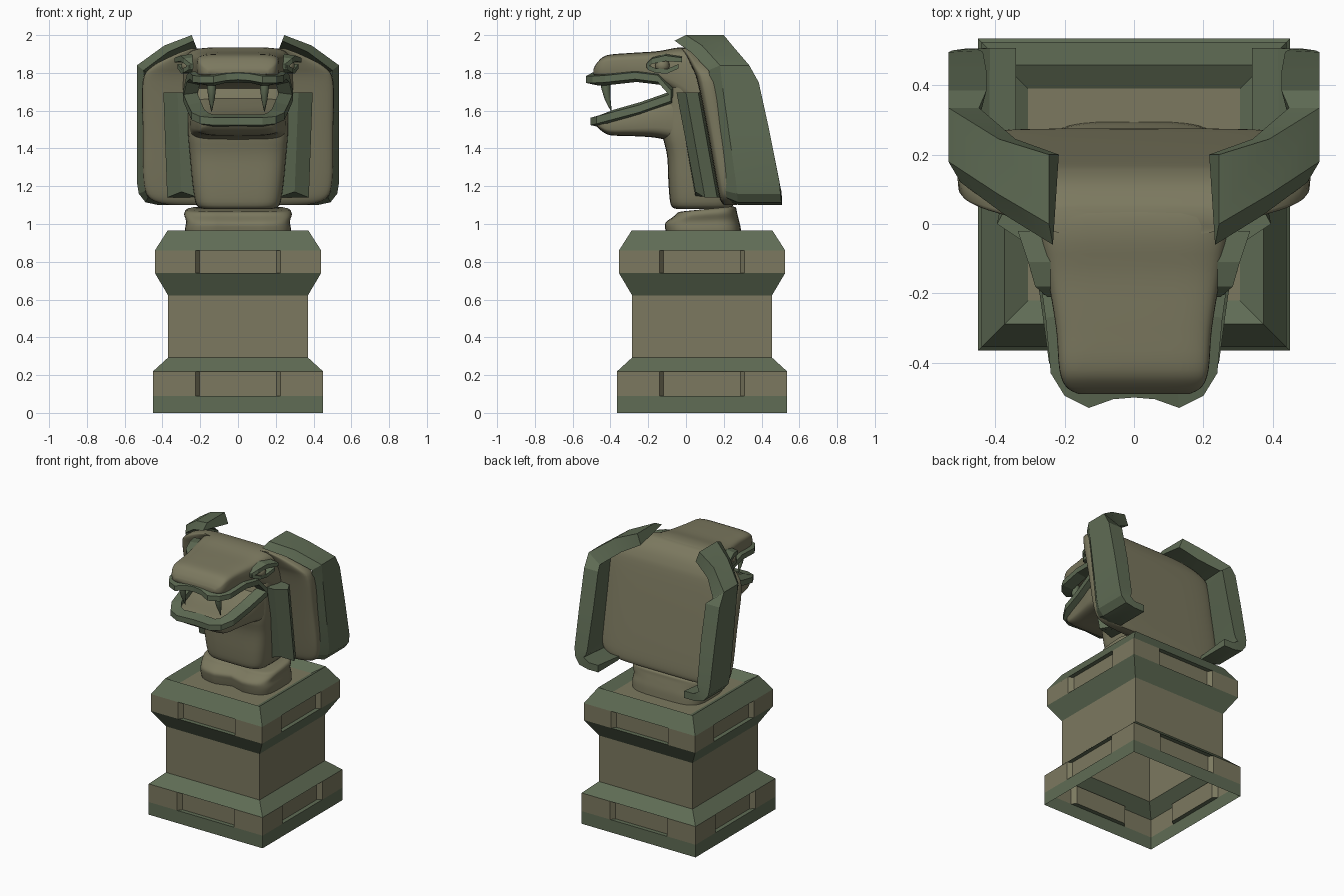
import bpy, bmesh, math
from mathutils import Vector

if "Cube" in bpy.data.objects:
    bpy.data.objects.remove(bpy.data.objects["Cube"])


def material(name, rgb):
    m = bpy.data.materials.new(name)
    m.diffuse_color = (*rgb, 1)
    m.use_nodes = True
    m.node_tree.nodes["Principled BSDF"].inputs["Base Color"].default_value = m.diffuse_color
    return m


TAN = material("tan_stone", (0.20, 0.19, 0.115))
GREEN = material("green_stone", (0.115, 0.15, 0.09))


def finish(bm, name, mats, smooth=None, mirror=False):
    bmesh.ops.recalc_face_normals(bm, faces=bm.faces)
    me = bpy.data.meshes.new(name)
    bm.to_mesh(me)
    bm.free()
    ob = bpy.data.objects.new(name, me)
    bpy.context.collection.objects.link(ob)
    for m in mats:
        me.materials.append(m)
    if mirror:
        mod = ob.modifiers.new("mirror", 'MIRROR')
        mod.use_mirror_merge = False
    if smooth:
        bpy.ops.object.select_all(action='DESELECT')
        ob.select_set(True)
        bpy.context.view_layer.objects.active = ob
        bpy.ops.object.shade_smooth_by_angle(angle=math.radians(smooth))
    return ob


def loft(name, rings, mat, smooth=None, mirror=False):
    bm = bmesh.new()
    vr = [[bm.verts.new(p) for p in r] for r in rings]
    n = len(rings[0])
    for a, b in zip(vr, vr[1:]):
        for i in range(n):
            bm.faces.new((a[i], a[(i + 1) % n], b[(i + 1) % n], b[i]))
    bm.faces.new(vr[0])
    bm.faces.new(vr[-1])
    return finish(bm, name, [mat], smooth, mirror)


def rounded(hw, hh, e=0.5, n=40):
    # superellipse outline
    f = lambda v: math.copysign(abs(v) ** e, v) if abs(v) > 1e-9 else 0.0
    return [(hw * f(math.cos(2 * math.pi * i / n)), hh * f(math.sin(2 * math.pi * i / n)))
            for i in range(n)]


def smooth_rows(rows, k=4):
    # Catmull-Rom interpolation of section parameters
    out = []
    for i in range(len(rows) - 1):
        p = [rows[max(0, min(len(rows) - 1, i + d))] for d in (-1, 0, 1, 2)]
        for s in range(k):
            t = s / k
            out.append([0.5 * (2 * b + (c - a) * t + (2 * a - 5 * b + 4 * c - d) * t * t
                               + (3 * b - a - 3 * c + d) * t ** 3) for a, b, c, d in zip(*p)])
    return out + [list(rows[-1])]


def upright(name, rows, e=0.5, groove=0.0, tilt=0.0):
    # sections stacked in z: (z, y front, y back, half width)
    rings = []
    for j, (z, yf, yb, hw) in enumerate(smooth_rows(rows)):
        k = tilt * j / (4 * (len(rows) - 1))
        ring = []
        for x, y in rounded(hw, (yb - yf) / 2, e):
            g = groove if abs(x) < 0.01 and y < 0 else 0
            ring.append((x, y + (yf + yb) / 2 + g, z + k * (y + 0.1)))
        rings.append(ring)
    return loft(name, rings, TAN, 50)


def forward(name, rows, e=0.5):
    # sections along y: (y, z bottom, z top, half width)
    return loft(name, [[(x, y, (zb + zt) / 2 + z) for x, z in rounded(hw, (zt - zb) / 2, e)]
                       for y, zb, zt, hw in smooth_rows(rows)], TAN, 50)


# Square pedestal with recessed panels, open underneath
CY = 0.085
profile = [(0.45, 0, 1, 0), (0.45, 0.09, 0, 1), (0.45, 0.22, 1, 0), (0.37, 0.293, 0, 0),
           (0.37, 0.622, 1, 0), (0.44, 0.74, 0, 1), (0.44, 0.86, 1, 0), (0.373, 0.965, 1, 0),
           (0.305, 0.925, 0, 0), (0.001, 0.925, 0, 0)]
bm = bmesh.new()
for side in range(4):
    c, s = round(math.cos(side * math.pi / 2)), round(math.sin(side * math.pi / 2))

    def quad(pts, mi):
        f = bm.faces.new([bm.verts.new((c * x - s * y, s * x + c * y + CY, z)) for x, y, z in pts])
        f.material_index = mi

    for (w0, z0, mi, panel), (w1, z1, _, _) in zip(profile, profile[1:]):
        if not panel:
            quad([(-w0, -w0, z0), (w0, -w0, z0), (w1, -w1, z1), (-w1, -w1, z1)], mi)
            continue
        d = w0 - 0.03
        xs = [(-w0, -w0), (-0.225, -w0), (-0.203, -d), (0.203, -d), (0.225, -w0), (w0, -w0)]
        for (xa, ya), (xb, yb) in zip(xs, xs[1:]):
            quad([(xa, ya, z0), (xb, yb, z0), (xb, yb, z1), (xa, ya, z1)], mi)
        for z in (z0, z1):
            quad([(x, y, z) for x, y in xs[1:5]], 1)
bmesh.ops.remove_doubles(bm, verts=bm.verts, dist=0.0005)
finish(bm, "pedestal", [TAN, GREEN])

# Coiled foot, neck and spread hood
upright("foot", [(0.92, -0.10, 0.295, 0.275), (0.97, -0.11, 0.29, 0.28), (1.01, -0.11, 0.28, 0.275),
                 (1.045, -0.065, 0.27, 0.285), (1.065, -0.045, 0.265, 0.275),
                 (1.07, -0.02, 0.25, 0.25)], 0.5, 0.035, 0.1)
upright("neck", [(1.08, -0.05, 0.22, 0.18), (1.10, -0.08, 0.25, 0.22), (1.2, -0.092, 0.25, 0.24),
                 (1.36, -0.10, 0.21, 0.255), (1.48, -0.125, 0.19, 0.265), (1.62, -0.12, 0.17, 0.265),
                 (1.76, -0.08, 0.13, 0.27), (1.88, -0.04, 0.09, 0.25)], 0.45)
upright("hood", [(1.10, 0.20, 0.27, 0.36), (1.13, 0.18, 0.275, 0.46), (1.22, 0.16, 0.265, 0.50),
                 (1.5, 0.11, 0.22, 0.505), (1.75, 0.06, 0.175, 0.505), (1.83, 0.03, 0.15, 0.46),
                 (1.89, 0.0, 0.11, 0.35), (1.93, -0.03, 0.05, 0.25)], 0.4)

# Head and lower jaw
forward("upper_head", [(-0.49, 1.79, 1.82, 0.16), (-0.47, 1.78, 1.855, 0.195), (-0.42, 1.77, 1.893, 0.215),
                       (-0.3, 1.76, 1.905, 0.225), (-0.15, 1.745, 1.915, 0.25), (-0.03, 1.67, 1.935, 0.275),
                       (0.06, 1.58, 1.92, 0.29), (0.14, 1.5, 1.84, 0.29)], 0.4)
forward("lower_jaw", [(-0.475, 1.52, 1.555, 0.16), (-0.45, 1.495, 1.565, 0.19), (-0.4, 1.47, 1.58, 0.205),
                      (-0.28, 1.465, 1.605, 0.225), (-0.15, 1.455, 1.65, 0.25), (-0.02, 1.42, 1.70, 0.26)], 0.45)


# Thick green edges of the hood
def hood_edge(path):
    rings = []
    for i, (x, z, yf, yb, t) in enumerate(path):
        a, b = path[max(0, i - 1)], path[min(len(path) - 1, i + 1)]
        d = Vector((b[0] - a[0], b[1] - a[1])).normalized()
        inward = Vector((d.y, -d.x))
        p = lambda k, y: (x + inward.x * k, y, z + inward.y * k)
        rings.append([p(0, yf), p(0, yb), p(t, yb), p(t * 0.4, yf - 0.06)])
    loft("hood_edge", rings, GREEN, 20, True)


hood_edge([(0.245, 2.0, 0.0, 0.2, 0.08), (0.39, 1.945, 0.085, 0.245, 0.10), (0.535, 1.84, 0.18, 0.335, 0.11),
           (0.535, 1.75, 0.19, 0.385, 0.11), (0.535, 1.5, 0.225, 0.44, 0.11), (0.535, 1.22, 0.265, 0.495, 0.10),
           (0.525, 1.16, 0.27, 0.5, 0.09), (0.49, 1.115, 0.275, 0.505, 0.07),
           (0.42, 1.10, 0.28, 0.507, 0.05), (0.34, 1.10, 0.28, 0.507, 0.05)])

# Green side ribs beside the neck
rib = [(0.23, -0.05), (0.32, -0.05), (0.395, 0.0), (0.36, 0.065), (0.24, 0.09)]
loft("side_rib", [[(x - dx, y + dy, z + (0.03 if i == 1 and z < 1.3 else 0)) for i, (x, y) in enumerate(rib)]
                  for z, dy, dx in ((1.695, 0, 0), (1.14, 0.1, 0.02))], GREEN, None, True)


# Lips swept around the mouth
def lip(name, path, h, t):
    rings = []
    for i, (x, y, z) in enumerate(path):
        a, b = path[max(0, i - 1)], path[min(len(path) - 1, i + 1)]
        d = Vector((b[0] - a[0], b[1] - a[1])).normalized() if i else Vector((1, 0))
        q = (x - d.y * t if i else 0, y + d.x * t)
        rings.append([(x, y, z - h * 0.3), (x, y, z + h * 0.3), (*q, z + h * 0.55), (*q, z - h * 0.55)])
    loft(name, rings, GREEN, None, True)


lip("upper_lip", [(0, -0.5, 1.782), (0.06, -0.505, 1.778), (0.13, -0.53, 1.765), (0.2, -0.495, 1.765),
                  (0.24, -0.43, 1.768), (0.255, -0.27, 1.785), (0.272, -0.15, 1.77),
                  (0.29, -0.08, 1.69)], 0.06, 0.07)
lip("lower_lip", [(0, -0.495, 1.543), (0.13, -0.505, 1.543), (0.2, -0.475, 1.55), (0.245, -0.4, 1.57),
                  (0.265, -0.25, 1.61), (0.29, -0.08, 1.67)], 0.065, 0.07)

# Curved fangs
loft("fang", [[(0.14 + r * math.cos(k * math.pi / 4), y + r * math.sin(k * math.pi / 4), z) for k in range(8)]
              for y, z, r in ((-0.42, 1.79, 0.028), (-0.425, 1.72, 0.024), (-0.415, 1.66, 0.016),
                              (-0.395, 1.595, 0.002))], GREEN, 50, True)

# Eyes and brows
bm = bmesh.new()
bmesh.ops.create_uvsphere(bm, u_segments=16, v_segments=10, radius=0.038)
bmesh.ops.translate(bm, verts=bm.verts, vec=(0.262, -0.125, 1.838))
finish(bm, "eye", [TAN], 60, True)
loft("brow", [[(x, y, z - h), (x, y, z + h), (x - 0.07, y, z + h * 1.6), (x - 0.07, y, z - h)]
              for x, y, z, h in ((0.25, -0.21, 1.835, 0.012), (0.285, -0.18, 1.862, 0.014),
                                 (0.305, -0.11, 1.877, 0.015), (0.335, -0.02, 1.868, 0.012))], GREEN, None, True)
loft("lower_eyelid", [[(x, y, z - 0.012), (x, y, z + 0.012), (x - 0.06, y, z + 0.012), (x - 0.06, y, z - 0.012)]
                      for x, y, z in ((0.26, -0.205, 1.83), (0.29, -0.16, 1.812), (0.30, -0.1, 1.808),
                                      (0.32, -0.04, 1.835))], GREEN, None, True)
